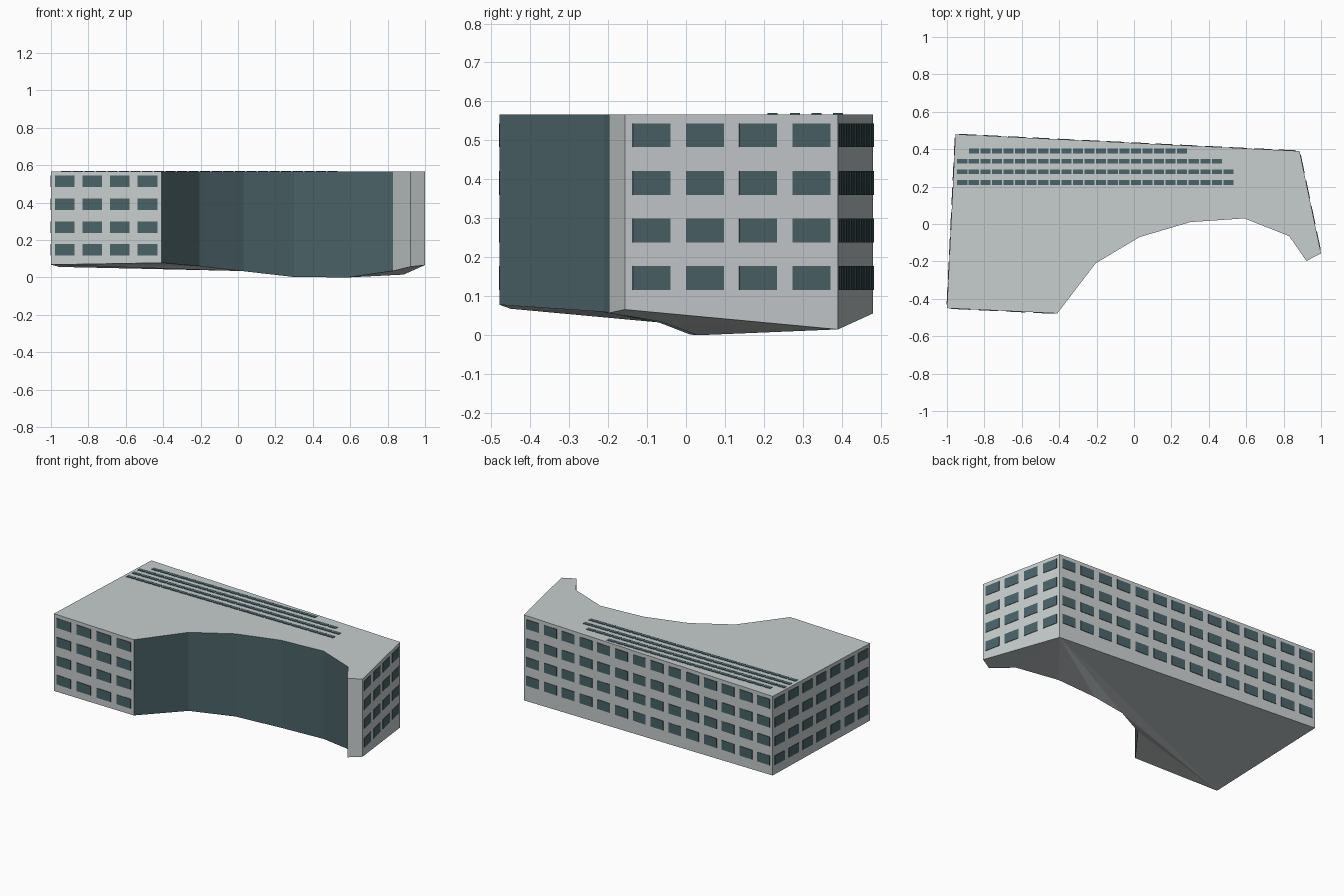
import bpy, bmesh
from mathutils import Vector, Matrix

if "Cube" in bpy.data.objects:
    bpy.data.objects.remove(bpy.data.objects["Cube"])


def material(name, rgb):
    m = bpy.data.materials.new(name)
    m.diffuse_color = (*rgb, 1)
    m.use_nodes = True
    m.node_tree.nodes["Principled BSDF"].inputs["Base Color"].default_value = m.diffuse_color
    return m


CONCRETE = material("pale grey concrete", (0.57, 0.61, 0.62))
GLASS = material("dark teal glass", (0.070, 0.122, 0.136))
TOP = 0.567

# Footprint corners, counter-clockwise: x, y, ground height
PLAN = [(-1.0, -0.45, 0.068), (-0.41, -0.478, 0.078), (-0.205, -0.21, 0.06),
        (0.03, -0.07, 0.033), (0.30, 0.01, 0.002), (0.59, 0.03, 0.0),
        (0.83, -0.065, 0.035), (0.922, -0.198, 0.057), (1.0, -0.157, 0.066),
        (0.885, 0.39, 0.015), (-0.955, 0.48, 0.056)]
N = len(PLAN)


def finish(name, bm, mats):
    me = bpy.data.meshes.new(name)
    bm.to_mesh(me)
    bm.free()
    for m in mats:
        me.materials.append(m)
    ob = bpy.data.objects.new(name, me)
    bpy.context.collection.objects.link(ob)
    return ob


def add_plate(bm, origin, u, v, n, w, h, t=0.004):
    """Thin box centred at origin, lying on the u-v plane."""
    rot = Matrix((u, v, n)).transposed().to_4x4()
    bmesh.ops.create_cube(bm, size=1, matrix=Matrix.Translation(origin) @ rot
                          @ Matrix.Diagonal((w, h, t, 1)))


# Building body: sloping underside, flat roof, curved glass wall
bm = bmesh.new()
low = [bm.verts.new(p) for p in PLAN]
high = [bm.verts.new((x, y, TOP)) for x, y, z in PLAN]
bm.faces.new(high)
for i in range(N):
    j = (i + 1) % N
    f = bm.faces.new((low[i], low[j], high[j], high[i]))
    f.material_index = 1 if 1 <= i <= 5 else 0
for tri in [(0, 1, 2), (0, 2, 3), (0, 3, 9), (0, 9, 10)] + [(9, k, k + 1) for k in range(3, 8)]:
    bm.faces.new([low[k] for k in tri])
bmesh.ops.recalc_face_normals(bm, faces=bm.faces)
finish("building_body", bm, [CONCRETE, GLASS])

# Window grids on the four straight walls
up = Vector((0, 0, 1))
for name, i, cols in (("front", 0, 4), ("right", 8, 4), ("back", 9, 14), ("left", 10, 7)):
    a, b = (Vector((*PLAN[k % N][:2], 0)) for k in (i, i + 1))
    u = (b - a).normalized()
    n = u.cross(up)
    pitch = (b - a).length / cols
    bm = bmesh.new()
    for row in range(4):
        for c in range(cols):
            pos = a + u * pitch * (c + 0.5) + up * (0.147 + 0.122 * row) + n * 0.001
            add_plate(bm, pos, u, up, n, pitch * 0.71, 0.061)
    finish(name + "_windows", bm, [GLASS])

# Rows of roof lights
bm = bmesh.new()
X, Y = Vector((1, 0, 0)), Vector((0, 1, 0))
for y, x0, count in ((0.39, -0.883, 19), (0.335, -0.945, 23), (0.28, -0.945, 24), (0.222, -0.945, 24)):
    for k in range(count):
        add_plate(bm, Vector((x0 + 0.0265 + 0.0619 * k, y, TOP + 0.001)), X, Y, up, 0.054, 0.025)
finish("roof_lights", bm, [GLASS])
